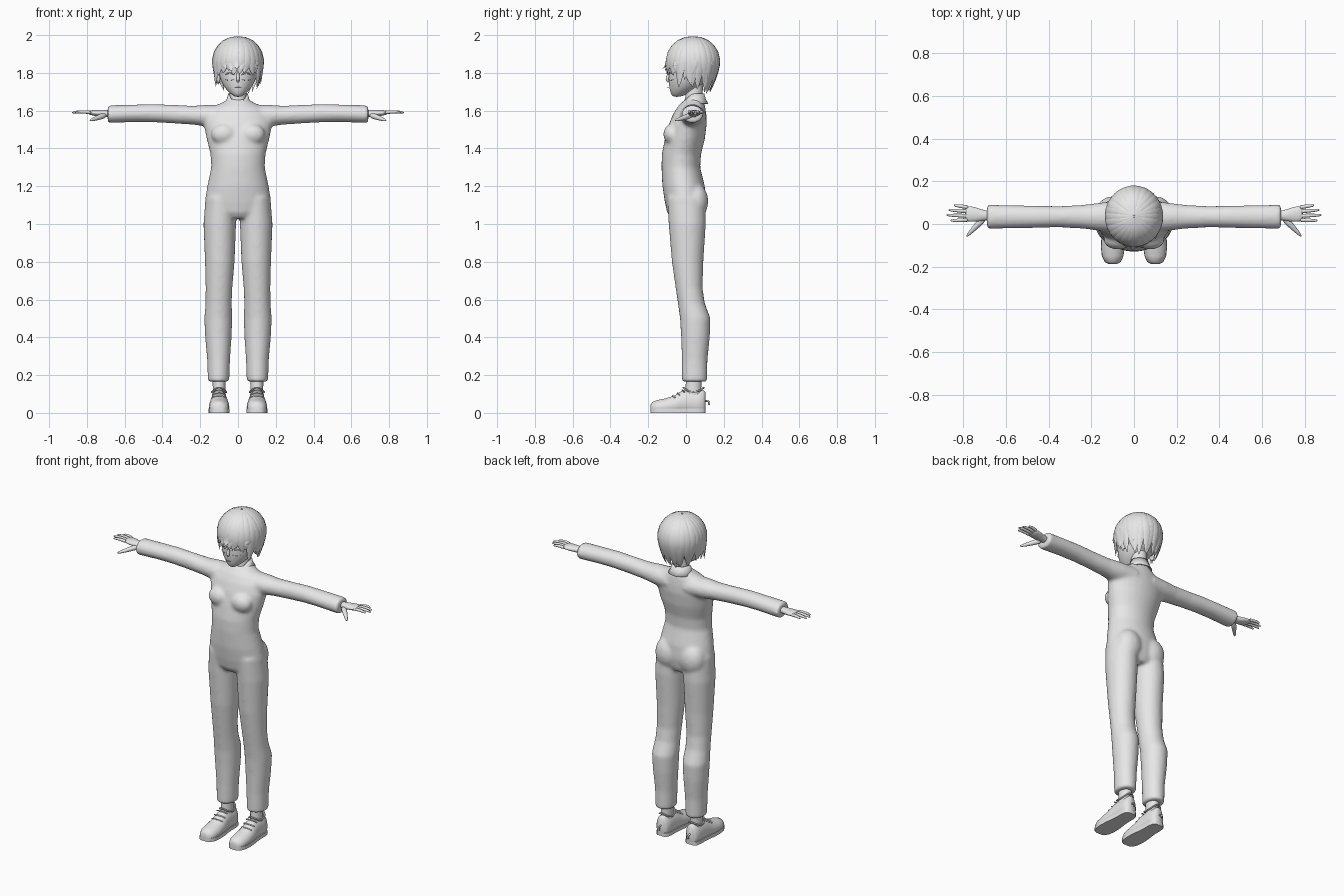
import bpy, bmesh, random
from math import sin, cos, pi, sqrt
from mathutils import Vector as V

random.seed(4)
old = bpy.data.objects.get("Cube")
if old:
    bpy.data.objects.remove(old)

grey = bpy.data.materials.new("plain_grey")
grey.use_nodes = True
grey.diffuse_color = (0.8, 0.8, 0.8, 1)
grey.node_tree.nodes["Principled BSDF"].inputs["Base Color"].default_value = (0.8, 0.8, 0.8, 1)


def ellipse(c, u, v, n=28):
    return [V(c) + V(u) * cos(2 * pi * i / n) + V(v) * sin(2 * pi * i / n) for i in range(n)]


def level(z, x, w, front, back):
    """Horizontal ring with its front and back y."""
    return ellipse((x, (front + back) / 2, z), (w, 0, 0), (0, (back - front) / 2, 0))


def loft(bm, rings):
    rows = [[bm.verts.new(p) for p in ring] for ring in rings]
    n = len(rows[0])
    for a, b in zip(rows, rows[1:]):
        for i in range(n):
            j = (i + 1) % n
            bm.faces.new((a[i], a[j], b[j], b[i]))
    bm.faces.new(rows[0][::-1])
    bm.faces.new(rows[-1])


def finish(name, bm, subdivide=0):
    bmesh.ops.recalc_face_normals(bm, faces=bm.faces[:])
    me = bpy.data.meshes.new(name)
    bm.to_mesh(me)
    bm.free()
    me.materials.append(grey)
    ob = bpy.data.objects.new(name, me)
    bpy.context.collection.objects.link(ob)
    for o in bpy.context.selected_objects:
        o.select_set(False)
    ob.select_set(True)
    bpy.context.view_layer.objects.active = ob
    bpy.ops.object.shade_smooth_by_angle(angle=1.0)
    if subdivide:
        m = ob.modifiers.new("Smooth", 'SUBSURF')
        m.levels = m.render_levels = subdivide
    return ob


def sweep(bm, path, widths, normal, flat=1.0, n=10):
    """Tapered tube along a path; normal is a vector or one per point."""
    path = [V(p) for p in path]
    rings = []
    for i, p in enumerate(path):
        t = path[min(i + 1, len(path) - 1)] - path[max(i - 1, 0)]
        nor = V(normal[i]) if isinstance(normal, list) else V(normal)
        u = t.cross(nor).normalized()
        v = u.cross(t).normalized()
        rings.append(ellipse(p, u * widths[i], v * widths[i] * flat, n))
    loft(bm, rings)


def blob(bm, c, r):
    ret = bmesh.ops.create_uvsphere(bm, u_segments=24, v_segments=16, radius=1)
    for v in ret["verts"]:
        v.co = V((v.co.x * r[0], v.co.y * r[1], v.co.z * r[2])) + V(c)


# Clothes: torso, sleeves and trousers fused into one soft surface
bm = bmesh.new()
torso = [(1.03, .09, -.08, .08), (1.06, .16, -.1, .095), (1.12, .176, -.113, .105), (1.2, .163, -.125, .1),
         (1.3, .142, -.13, .075), (1.37, .146, -.128, .08), (1.45, .166, -.112, .1), (1.53, .182, -.09, .11),
         (1.58, .17, -.07, .108), (1.62, .13, -.045, .102), (1.645, .08, -.02, .095), (1.665, .05, 0, .09)]
loft(bm, [level(z, 0, w, f, b) for z, w, f, b in torso])
sleeve = [(.06, 1.57, .06, .075), (.16, 1.573, .058, .066), (.24, 1.576, .05, .056), (.35, 1.582, .049, .05),
          (.45, 1.587, .048, .052), (.55, 1.586, .046, .054), (.69, 1.581, .047, .057)]
leg = [(1.14, .012, .172, -.1, .1), (1.0, .01, .183, -.092, .105), (.8, .018, .175, -.075, .092),
       (.66, .03, .171, -.055, .088), (.58, .033, .172, -.043, .1), (.5, .03, .179, -.032, .13),
       (.4, .034, .174, -.026, .126), (.28, .042, .163, -.022, .114), (.165, .046, .16, -.022, .113)]
for s in (1, -1):
    loft(bm, [ellipse((s * x, .034, z), (0, b, 0), (0, 0, h)) for x, z, h, b in sleeve])
    loft(bm, [level(z, s * (i + o) / 2, (o - i) / 2, f, b) for z, i, o, f, b in leg])
    blob(bm, (s * .075, -.075, 1.475), (.068, .045, .055))
    blob(bm, (s * .082, .05, 1.12), (.08, .068, .095))
clothes = finish("clothes", bm)
m = clothes.modifiers.new("Fuse", 'REMESH')
m.mode, m.voxel_size, m.use_smooth_shade = 'VOXEL', .009, True
m = clothes.modifiers.new("Relax", 'SMOOTH')
m.factor, m.iterations = .5, 10

# Collar: open band around the neck, dipping to a V at the front
bm = bmesh.new()
rows = []
for i in range(33):
    a = -pi / 2 + .12 + (2 * pi - .24) * i / 32
    dip = max(0, -sin(a)) ** 2
    rows.append([bm.verts.new((k * cos(a), .045 + k * sin(a) * (1 + .35 * dip), z))
                 for k, z in ((.052, 1.69 - .055 * dip), (.06, 1.66 - .045 * dip), (.073, 1.638 - .04 * dip))])
for a, b in zip(rows, rows[1:]):
    for k in range(2):
        bm.faces.new((a[k], b[k], b[k + 1], a[k + 1]))
m = finish("collar", bm).modifiers.new("Cloth", 'SOLIDIFY')
m.thickness = .006

# Neck and head
bm = bmesh.new()
loft(bm, [level(z, 0, w, f, b) for z, w, f, b in
          ((1.6, .05, -.02, .09), (1.67, .044, -.004, .088), (1.78, .046, 0, .09))])
finish("neck", bm)
skull = [(1.673, .014, -.064, -.035), (1.682, .03, -.076, -.005), (1.7, .052, -.084, .035), (1.73, .078, -.09, .08),
         (1.77, .096, -.094, .115), (1.81, .105, -.09, .14), (1.86, .11, -.09, .15), (1.91, .1, -.07, .135),
         (1.95, .075, -.04, .105), (1.975, .03, 0, .06)]
bm = bmesh.new()
loft(bm, [level(*r[:1], 0, *r[1:]) for r in skull])
finish("head", bm, 1)
bm = bmesh.new()
sweep(bm, [(0, -.086, 1.81), (0, -.094, 1.785), (0, -.102, 1.762), (0, -.09, 1.75)],
      [.005, .009, .011, .006], (0, -1, 0))
finish("nose", bm, 1)


def face_y(x):
    return .02 - .114 * sqrt(1 - (x / .1) ** 2)


bm = bmesh.new()
sweep(bm, [(x, face_y(x) - .001, 1.722) for x in (-.018, 0, .018)], [.001, .003, .001], (0, -1, 0))
finish("mouth", bm)

# Hair: cap plus layered tapering locks sweeping from the crown
bm = bmesh.new()
blob(bm, (0, .037, 1.862), (.124, .13, .128))
finish("hair_cap", bm)


def lock(bm, a, end, flare, width, swirl):
    front = max(0, -sin(a))
    tuck = .17 + .2 * sin(a) if front < .5 else .02
    path, normals = [], []
    for i in range(11):
        t = i / 10
        b = a + swirl * (t - .5)
        q = min(t / .55, 1) * pi / 2 + .04
        drop = max(0, (t - .55) / .45)
        r = sin(min(q, pi / 2)) * (1 - tuck * drop ** 1.5) + flare * t ** 4
        z = 1.86 + .132 * cos(min(q, pi / 2)) if drop == 0 else 1.86 - (1.86 - end) * drop
        path.append((.129 * r * cos(b), .037 + .136 * r * sin(b), z))
        normals.append((cos(b) * sin(q), sin(b) * sin(q), max(cos(q), .05)))
    taper = [.25, .5, .75, .9, 1, 1, 1, .9, .7, .45, .06]
    sweep(bm, path, [width * k for k in taper], normals, .28, 8)


bm = bmesh.new()
for i in range(26):
    a = 2 * pi * i / 26
    end = 1.80 if sin(a) < -.6 else 1.735 - .04 * max(0, sin(a))
    lock(bm, a, end + random.uniform(-.015, .012), random.uniform(0, .06), .029, random.uniform(-.3, .3))
for i in range(18):
    a = 2 * pi * (i + .4) / 18
    end = 1.825 if sin(a) < -.5 else 1.775
    lock(bm, a, end + random.uniform(-.02, .02), random.uniform(.05, .2), .021, random.uniform(-.5, .5))
finish("hair_locks", bm)

# Paired parts
for s, side in ((1, "left"), (-1, "right")):
    bm = bmesh.new()
    blob(bm, (s * .103, .035, 1.775), (.01, .02, .033))
    finish(side + "_ear", bm)

    bm = bmesh.new()
    for z, r, arch in ((1.79, .0035, .01), (1.765, .0015, -.004), (1.822, .002, .006)):
        xs = [.02, .032, .044, .056, .067]
        sweep(bm, [(s * x, face_y(x) - .001, z + arch * sin(pi * i / 4)) for i, x in enumerate(xs)],
              [r * k for k in (.4, 1, 1, 1, .5)], (0, -1, 0), n=6)
    finish(side + "_eye_lines", bm)

    # Hand with four fingers and a thumb
    bm = bmesh.new()
    palm = [(.66, .04, .024, .02), (.7, .04, .023, .019), (.73, .043, .032, .018),
            (.765, .047, .038, .015), (.795, .048, .037, .011)]
    loft(bm, [ellipse((s * x, y, 1.582 + (x - .66) * .06), (0, w, 0), (0, 0, h), 16) for x, y, w, h in palm])
    for y, tip, reach in ((.078, .088, .845), (.059, .066, .872), (.038, .042, .88), (.019, .016, .862)):
        path = [(s * (.775 + (reach - .775) * t), y + (tip - y) * t, 1.589 + .006 * sin(pi * t))
                for t in (0, .35, .7, .93, 1)]
        sweep(bm, path, [.0105, .0095, .008, .006, .002], (0, 0, 1))
    sweep(bm, [(s * .7, .03, 1.577), (s * .73, .0, 1.567), (s * .757, -.028, 1.557),
               (s * .778, -.05, 1.55), (s * .785, -.058, 1.548)], [.016, .016, .011, .008, .002], (0, 0, 1))
    finish(side + "_hand", bm, 1)

    # Ankle and shoe
    bm = bmesh.new()
    loft(bm, [level(z, s * .1, w, f, b) for z, w, f, b in
              ((.06, .036, -.01, .085), (.12, .033, -.002, .08), (.22, .036, 0, .085))])
    finish(side + "_ankle", bm)
    shape = [(-.187, .02, .045), (-.178, .037, .058), (-.15, .05, .068), (-.11, .054, .076), (-.06, .052, .092),
             (-.02, .046, .118), (.02, .043, .125), (.06, .043, .118), (.09, .038, .122), (.103, .024, .11)]
    bm = bmesh.new()
    loft(bm, [[V((p.x, p.y, max(p.z, .012))) for p in
               ellipse((s * .1, y, h * .42), (w, 0, 0), (0, 0, h * .58))] for y, w, h in shape])
    finish(side + "_shoe", bm)
    bm = bmesh.new()
    outline = [(s * .1 + w + .001, y) for y, w, h in shape] + [(s * .1 - w - .001, y) for y, w, h in shape[::-1]]
    loft(bm, [[V((x, y, z)) for x, y in outline] for z in (0, .022)])
    finish(side + "_sole", bm)

    # Shoe top edge, laces and heel tab
    bm = bmesh.new()
    rim = [(s * .1 + .038 * cos(a), .04 + .054 * sin(a), .122 - .012 * cos(2 * a))
           for a in (2 * pi * i / 20 for i in range(21))]
    sweep(bm, rim, [.005] * 21, (0, 0, 1), n=6)
    for y, z in ((-.07, .09), (-.045, .104), (-.02, .12)):
        sweep(bm, [(s * .1 + x, y + abs(x) * .3, z - 7 * x * x) for x in (-.036, -.018, 0, .018, .036)],
              [.004] * 5, (0, 0, 1), n=6)
    sweep(bm, [(s * .1, .1, .065), (s * .1, .12, .06), (s * .1, .122, .042)], [.005] * 3, (1, 0, 0), n=6)
    finish(side + "_shoe_trim", bm)
